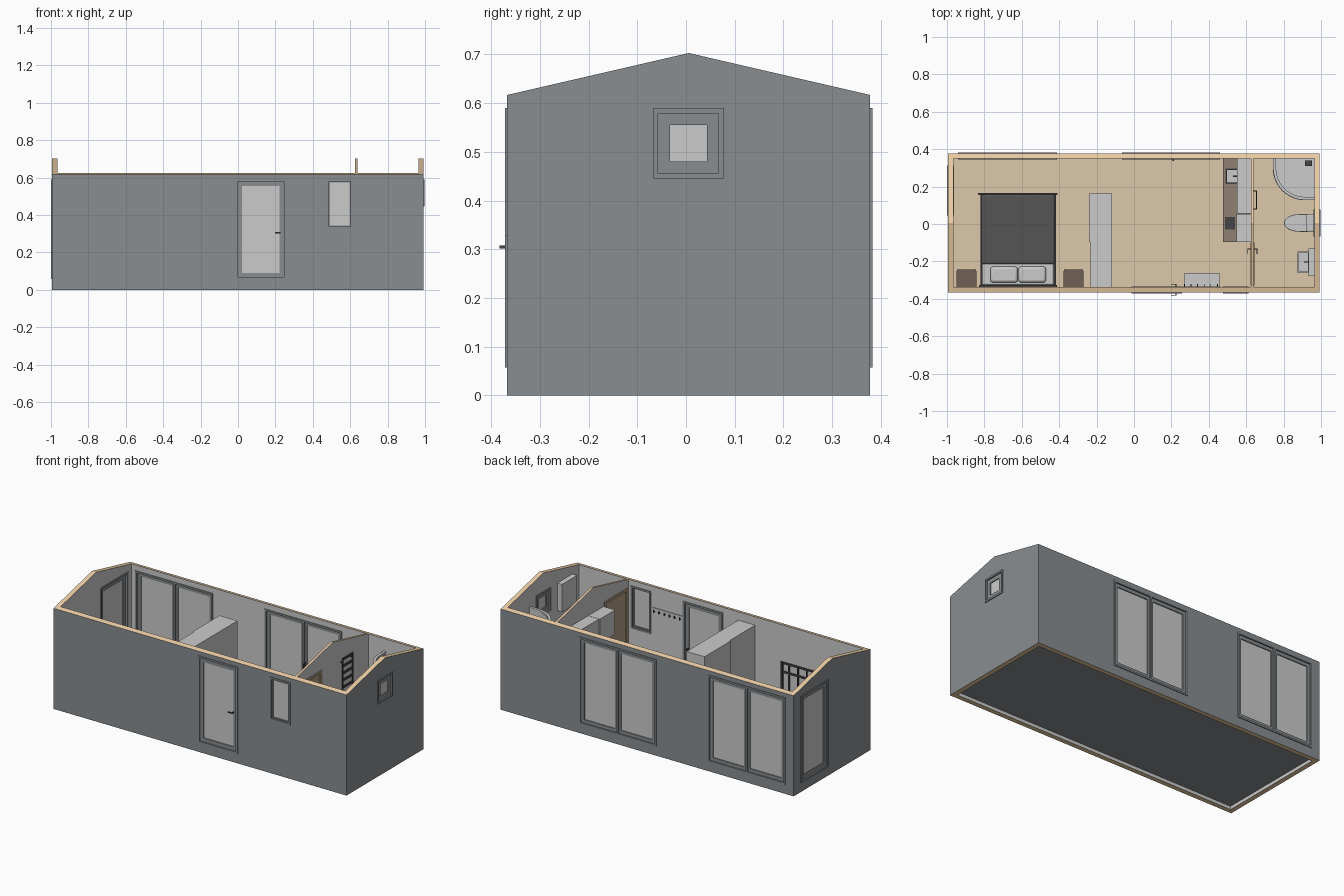
import bpy, bmesh, math
from mathutils import Matrix, Vector

if "Cube" in bpy.data.objects:
    bpy.data.objects.remove(bpy.data.objects["Cube"])

XL, XR, YF, YB, T = -0.995, 0.993, -0.367, 0.378, 0.029   # outer wall faces, thickness
EAVE, PEAK, YC, FL = 0.617, 0.703, 0.0055, 0.055
IX0, IX1, IY0, IY1 = XL + T, XR - T, YF + T, YB - T

def mat(name, r, g, b):
    m = bpy.data.materials.new(name)
    m.diffuse_color = (r, g, b, 1)
    m.use_nodes = True
    m.node_tree.nodes["Principled BSDF"].inputs["Base Color"].default_value = m.diffuse_color
    return m

CLAD = mat("cladding", 0.25, 0.27, 0.28)
LINING = mat("lining", 0.8, 0.8, 0.8)
WOOD = mat("timber", 0.85, 0.62, 0.38)
BOARD = mat("floorboard", 0.72, 0.58, 0.40)
DARK = mat("black_metal", 0.06, 0.06, 0.065)
BLANKET = mat("blanket", 0.09, 0.09, 0.09)
BROWN = mat("brown_wood", 0.16, 0.12, 0.09)
WORKTOP = mat("worktop", 0.28, 0.22, 0.17)
DOOR = mat("door_wood", 0.45, 0.34, 0.22)

def finish(name, bm, m=None, bevel=0, seg=3, smooth=False):
    me = bpy.data.meshes.new(name)
    bmesh.ops.recalc_face_normals(bm, faces=bm.faces)
    bm.to_mesh(me)
    bm.free()
    ob = bpy.data.objects.new(name, me)
    bpy.context.collection.objects.link(ob)
    if m:
        me.materials.append(m)
    if bevel:
        b = ob.modifiers.new("bevel", 'BEVEL')
        b.width, b.segments = bevel, seg
    if smooth:
        bpy.ops.object.select_all(action='DESELECT')
        ob.select_set(True)
        bpy.context.view_layer.objects.active = ob
        bpy.ops.object.shade_smooth_by_angle()
    return ob

def boxes(name, items, m=None, **kw):
    """One object of boxes, each given as (x0, x1, y0, y1, z0, z1)."""
    bm = bmesh.new()
    for a in items:
        lo, hi = Vector(a[0::2]), Vector(a[1::2])
        size = [max(abs(v), 1e-4) for v in hi - lo]
        bmesh.ops.create_cube(bm, size=1, matrix=Matrix.Translation((lo + hi) / 2) @ Matrix.Diagonal((*size, 1)))
    return finish(name, bm, m, **kw)

def prism(name, pts, axis, a, b, m=None, **kw):
    """Extrude a 2D outline: axis 'x' takes (y, z), axis 'z' takes (x, y)."""
    bm = bmesh.new()
    f = bm.faces.new([bm.verts.new((a, *p) if axis == 'x' else (*p, a)) for p in pts])
    r = bmesh.ops.extrude_face_region(bm, geom=[f])
    d = (b - a, 0, 0) if axis == 'x' else (0, 0, b - a)
    bmesh.ops.translate(bm, verts=[v for v in r['geom'] if isinstance(v, bmesh.types.BMVert)], vec=d)
    return finish(name, bm, m, **kw)

def cut(ob, *cutters):
    for c in cutters:
        mod = ob.modifiers.new("cut", 'BOOLEAN')
        mod.operation, mod.solver, mod.object = 'DIFFERENCE', 'EXACT', c
    dg = bpy.context.evaluated_depsgraph_get()
    me = bpy.data.meshes.new_from_object(ob.evaluated_get(dg))
    ob.modifiers.clear()
    ob.data = me
    for c in cutters:
        bpy.data.objects.remove(c)

def paint_wall(ob, outside):
    ob.data.materials.clear()
    for m in (LINING, WOOD, CLAD):
        ob.data.materials.append(m)
    for p in ob.data.polygons:
        c = p.center
        edge = c.x < XL + .001 or c.x > XR - .001 or c.y < YF + .001 or c.y > YB - .001
        p.material_index = 1 if abs(p.normal.z) > .5 else 2 if outside and edge else 0

def on_wall(side, u0, u1, d0, d1, z0, z1):
    """Box on a wall: u along it, d outward from its outer face."""
    return {'front': (u0, u1, YF - d1, YF - d0, z0, z1), 'back': (u0, u1, YB + d0, YB + d1, z0, z1),
            'left': (XL - d1, XL - d0, u0, u1, z0, z1), 'right': (XR + d0, XR + d1, u0, u1, z0, z1)}[side]

def ring(side, u0, u1, d0, d1, z0, z1, w):
    return [on_wall(side, *b) for b in (
        (u0, u0 + w, d0, d1, z0, z1), (u1 - w, u1, d0, d1, z0, z1),
        (u0 + w, u1 - w, d0, d1, z0, z0 + w), (u0 + w, u1 - w, d0, d1, z1 - w, z1))]

# window and door openings: name, wall, u0, u1, z0, z1, panes, sash width
openings = [("entrance_door", 'front', -0.013, 0.256, 0.057, 0.59, 1, 0.023),
            ("kitchen_window", 'front', 0.475, 0.612, 0.328, 0.59, 1, 0.006),
            ("bedroom_patio_window", 'back', -0.94, -0.413, 0.057, 0.59, 2, 0.02),
            ("living_patio_window", 'back', -0.063, 0.46, 0.057, 0.59, 2, 0.02),
            ("side_window", 'left', 0.045, 0.312, 0.057, 0.59, 1, 0.024),
            ("bathroom_window", 'right', -0.068, 0.078, 0.445, 0.59, 1, 0.024)]

# wall shell with gables, open to the sky
gable = [(YF, 0), (YB, 0), (YB, EAVE), (YC, PEAK), (YF, EAVE)]
walls = prism("walls", gable, 'x', XL, XR)
cut(walls, boxes("room_cutter", [(IX0, IX1, IY0, IY1, -1, 2)]),
    boxes("opening_cutter", [on_wall(s, a + .008, b - .008, -.06, .06, z0 + .008, z1 - .008)
                             for _, s, a, b, z0, z1, _, _ in openings]))
paint_wall(walls, True)

for name, s, a, b, z0, z1, n, w in openings:
    trim = ring(s, a, b, -T - .004, .005, z0, z1, .011)
    sash, glass = [], []
    step = (b - a - .022) / n
    for i in range(n):
        u0 = a + .011 + i * step
        sash += ring(s, u0, u0 + step, -.022, -.004, z0 + .011, z1 - .011, w)
        glass.append(on_wall(s, u0 + w, u0 + step - w, -.016, -.010, z0 + .011 + w, z1 - .011 - w))
    if n == 2:
        m = (a + b) / 2
        trim.append(on_wall(s, m - .006, m + .006, -T, .004, z0 + .011, z1 - .011))
    boxes(name + "_frame", trim, CLAD)
    boxes(name + "_sash", sash, CLAD)
    boxes(name + "_glass", glass)

# lever handles
boxes("entrance_handle", [on_wall('front', .198, .228, d, d + .004, .302, .308) for d in (.012, -.047)] +
      [on_wall('front', .222, .228, -.047, .016, .302, .308)], DARK)
boxes("patio_handle", [on_wall('back', .207, .213, -.042, -.02, .28, .33)], DARK)

# floor
boxes("subfloor", [(IX0, IX1, IY0, IY1, .02, .05)], CLAD)
boxes("floorboards", [(IX0, IX1, IY0, IY1, .05, FL)], BOARD)

# bathroom partition with door
k = (PEAK - EAVE) / (YC - YF)
part = prism("partition", [(IY0, FL), (IY1, FL), (IY1, EAVE + k * T), (YC, PEAK), (IY0, EAVE + k * T)], 'x', .626, .64)
cut(part, boxes("door_cutter", [(.5, .8, -.325, -.105, 0, .57)]))
paint_wall(part, False)
boxes("bathroom_door", [(.628, .638, -.314, -.116, FL, .56)], DOOR)
boxes("bathroom_door_frame", [(.622, .644, -.33, -.314, FL, .575), (.622, .644, -.116, -.1, FL, .575),
                              (.622, .644, -.314, -.116, .56, .575)], DOOR)
boxes("bathroom_door_handle", [(.608, .658, -.137, -.132, .302, .308), (.606, .61, -.16, -.132, .302, .308),
                               (.656, .66, -.16, -.132, .302, .308)], DARK)

# bed
boxes("bed_frame", [(-.822, -.812, -.33, .16, .10, .14), (-.428, -.418, -.33, .16, .10, .14),
                    (-.82, -.42, -.33, .16, .11, .12)], DARK)
bars = [(-.828, -.412, -.337, -.329, z, z + .01) for z in (.39, .335, .2)]
bars += [(x, x + .008, -.336, -.33, .2, .395) for x in [-.77 + .06 * i for i in range(6)]]
boxes("headboard", bars + [(x, x + .012, -.337, -.327, FL, .4) for x in (-.828, -.424)], DARK)
boxes("footboard", [(-.833, -.41, .158, .166, .16, .17)] +
      [(x, x + .012, .156, .167, FL, .17) for x in (-.831, -.424)], DARK)
boxes("mattress", [(-.812, -.428, -.327, .155, .12, .178)], bevel=.01, smooth=True)
boxes("blanket", [(-.816, -.424, -.215, .157, .13, .186)], BLANKET, bevel=.01, smooth=True)
boxes("pillows", [(x, x + .146, -.313, -.228, .175, .205) for x in (-.768, -.617)], bevel=.014, smooth=True)

# nightstands
for n, x in (("left", -.95), ("right", -.377)):
    boxes(n + "_nightstand", [(x, x + .108, -.337, -.25, FL, .175), (x + .004, x + .104, -.25, -.244, .06, .113),
                              (x + .004, x + .104, -.25, -.244, .118, .17)], BROWN)

# wardrobe with sliding door
boxes("wardrobe", [(-.232, -.118, IY0, .163, FL, .572)])
boxes("wardrobe_sliding_door", [(-.24, -.232, -.095, .163, FL, .572)])

# kitchen run
boxes("base_cabinets", [(.492, .626, -.09, IY1, FL, .262)])
boxes("base_cabinet_doors", [(.484, .492, -.088 + i * .1093, .0173 + i * .1093, .075, .26) for i in range(4)])
top = boxes("worktop", [(.476, .626, -.095, IY1, .262, .272)], WORKTOP)
cut(top, boxes("sink_cutter", [(.498, .56, .222, .29, .2, .3)]))
boxes("sink_basin", [(.49, .498, .214, .298, .225, .275), (.56, .568, .214, .298, .225, .275),
                     (.498, .56, .214, .222, .225, .275), (.498, .56, .29, .298, .225, .275),
                     (.498, .56, .222, .29, .225, .23)], DARK)
boxes("sink_tap", [(.574, .58, .252, .258, .272, .33), (.53, .58, .252, .258, .326, .332)], DARK)
boxes("hob", [(.487, .54, -.03, .038, .272, .275)], DARK)
boxes("wall_cabinets", [(.552, .626, .055, IY1, .40, .55), (.547, .626, -.095, .053, .40, .55)])

# hall bench and coat rail
boxes("shoe_bench", [(.27, .456, IY0, -.262, .145, .155), (.27, .28, IY0, -.262, FL, .145),
                     (.446, .456, IY0, -.262, FL, .145), (.28, .446, IY0, -.27, .095, .102)])
boxes("coat_rail", [(.255, .462, IY0, IY0 + .005, .482, .497)])
boxes("coat_hooks", [b for i in range(6) for x in [.268 + i * .035] for b in
                     ((x, x + .005, IY0 + .005, IY0 + .018, .474, .479),
                      (x, x + .005, IY0 + .014, IY0 + .018, .479, .49))], DARK)

# towel radiator
boxes("towel_radiator", [(.652, .658, y, y + .006, .3, .58) for y in (.078, .174)] +
      [(.652, .658, .084, .174, .31 + i * .043, .322 + i * .043) for i in range(7)] +
      [(.64, .652, y, y + .006, z, z + .006) for y in (.078, .174) for z in (.33, .55)], DARK)

# corner shower: straight sides and rounded front
def quadrant(r):
    cx, cy, q = IX1 - .05, IY1 - .05, r - .05
    arc = [math.pi + math.pi / 2 * i / 16 for i in range(17)]
    return [(IX1 - r, IY1)] + [(cx + q * math.cos(t), cy + q * math.sin(t)) for t in arc] + [(IX1, IY1 - r)]

prism("shower_tray", quadrant(.222) + [(IX1, IY1)], 'z', FL, .08, smooth=True)
prism("shower_screen", quadrant(.215) + quadrant(.209)[::-1], 'z', .08, .535, smooth=True)
for n, z in (("lower", .08), ("upper", .535)):
    prism(n + "_shower_rail", quadrant(.22) + quadrant(.204)[::-1], 'z', z, z + .012, smooth=True)
boxes("shower_riser", [(.945, .951, .325, .331, .2, .5), (.915, .951, .31, .34, .5, .505)], DARK)

# toilet
def oval(name, x0, x1, hw, z0, z1, **kw):
    mid, h = x1 - .045, x1 - .045 - x0
    pts = [(mid - h * math.sin(t), YC + hw * math.cos(t)) for t in [math.pi * i / 20 for i in range(21)]]
    return prism(name, pts + [(x1, YC - hw), (x1, YC + hw)], 'z', z0, z1, smooth=True, **kw)

oval("toilet_foot", .83, .95, .032, FL, .11)
oval("toilet_bowl", .805, .935, .044, .11, .155, bevel=.006)
oval("toilet_lid", .802, .93, .047, .156, .167, bevel=.003)
boxes("toilet_tank", [(.922, IX1, YC - .046, YC + .046, .12, .25)], bevel=.006, smooth=True)

# washbasin, tap and mirror cabinet
basin = boxes("washbasin", [(.873, IX1, -.262, -.146, .225, .265)])
cut(basin, boxes("basin_cutter", [(.882, .93, -.253, -.155, .237, .3)]))
boxes("washbasin_pedestal", [(.895, IX1, -.245, -.163, FL, .225)])
boxes("washbasin_tap", [(.937, .943, -.207, -.201, .265, .295), (.91, .943, -.207, -.201, .291, .296)], DARK)
boxes("mirror_cabinet", [(.932, IX1, -.277, -.131, .42, .59)])
